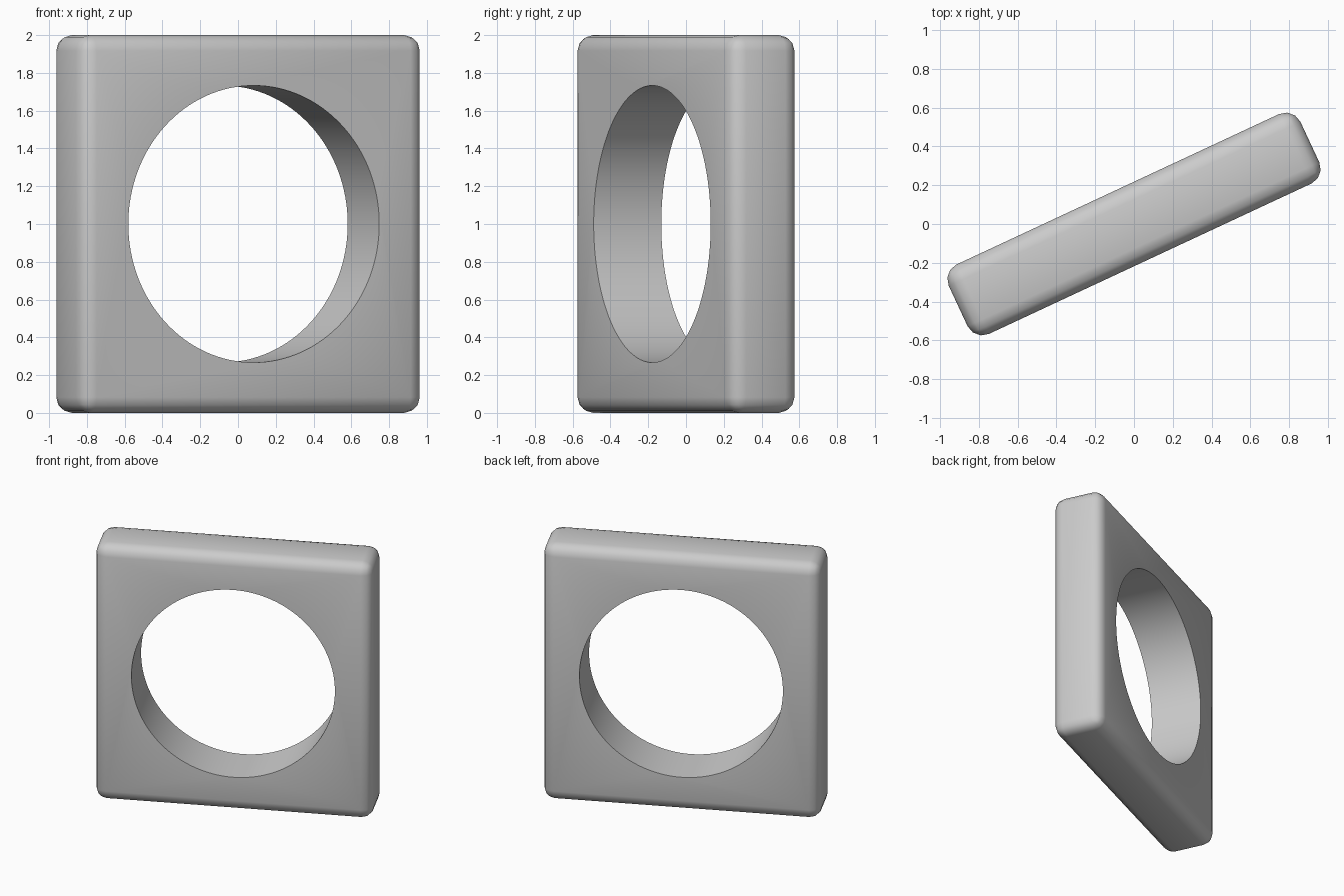
import bpy
import math

default = bpy.data.objects.get("Cube")
if default:
    bpy.data.objects.remove(default, do_unlink=True)

SIZE, THICK, HOLE_RADIUS, BEVEL = 2.0, 0.395, 0.733, 0.083
TURN = math.radians(25)

grey = bpy.data.materials.new("grey")
grey.use_nodes = True
colour = (0.6, 0.6, 0.6, 1)
grey.diffuse_color = colour
grey.node_tree.nodes["Principled BSDF"].inputs["Base Color"].default_value = colour

# Square slab with rounded edges
bpy.ops.mesh.primitive_cube_add(size=1, location=(0, 0, SIZE / 2))
frame = bpy.context.object
frame.name = "square_frame"
frame.scale = (SIZE, THICK, SIZE)
bpy.ops.object.transform_apply(location=False, rotation=False, scale=True)
frame.rotation_euler.z = TURN
frame.data.materials.append(grey)
bevel = frame.modifiers.new("rounded_edges", "BEVEL")
bevel.width = BEVEL
bevel.segments = 3

# Round opening through the slab
bpy.ops.mesh.primitive_cylinder_add(
    vertices=128, radius=HOLE_RADIUS, depth=1,
    location=frame.location, rotation=(math.pi / 2, 0, TURN))
cutter = bpy.context.object
cutter.name = "hole_cutter"
cutter.data.materials.append(grey)
cutter.hide_render = True
cutter.display_type = "WIRE"
hole = frame.modifiers.new("round_hole", "BOOLEAN")
hole.operation = "DIFFERENCE"
hole.solver = "EXACT"
hole.object = cutter

# Apply the cut, then smooth all but the sharp rims
bpy.ops.object.select_all(action="DESELECT")
frame.select_set(True)
bpy.context.view_layer.objects.active = frame
for name in ("rounded_edges", "round_hole"):
    bpy.ops.object.modifier_apply(modifier=name)
bpy.data.objects.remove(cutter, do_unlink=True)
bpy.ops.object.shade_smooth_by_angle(angle=math.radians(40))
